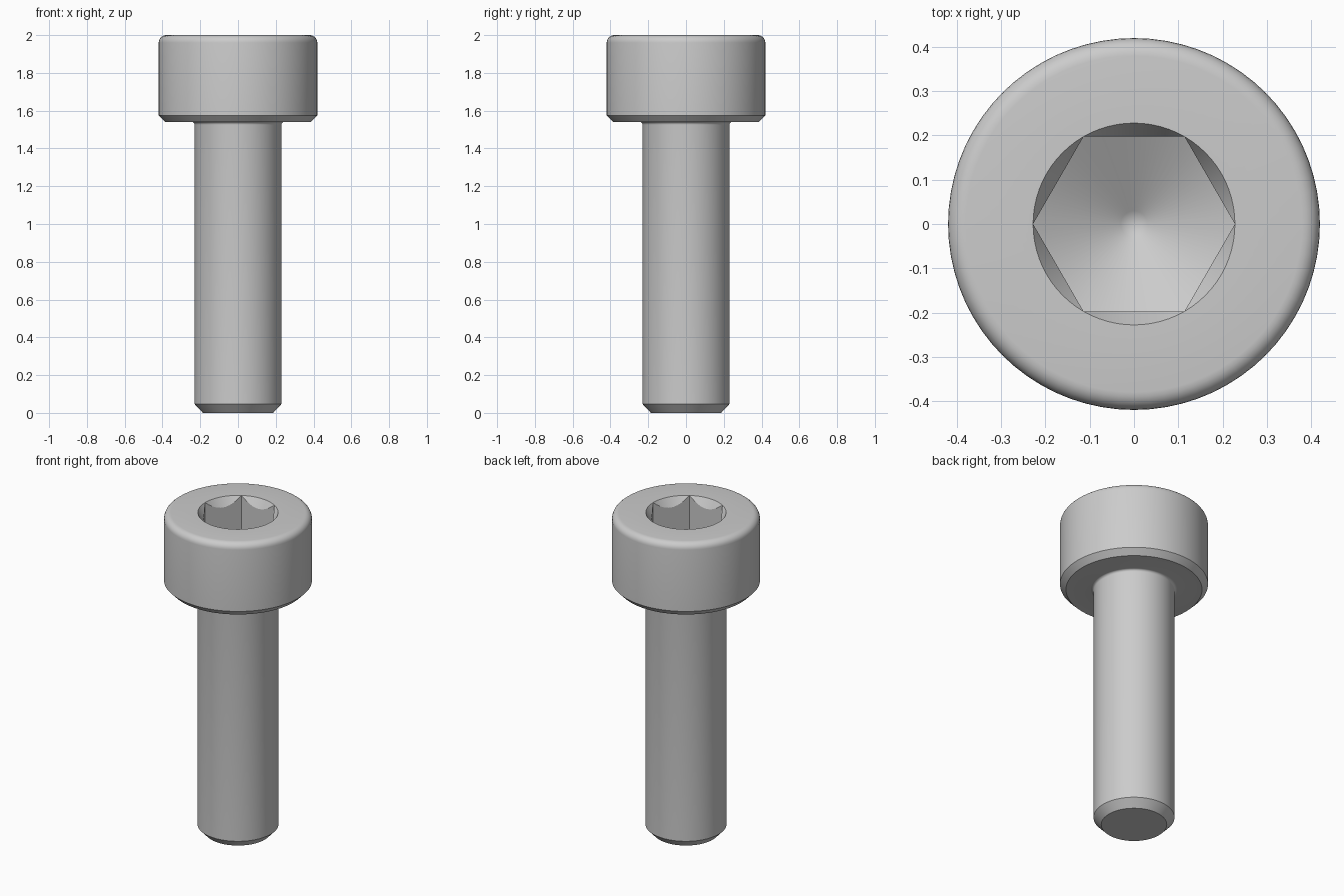
import bpy, bmesh
from math import sin, cos, tan, pi, radians

if "Cube" in bpy.data.objects:
    bpy.data.objects.remove(bpy.data.objects["Cube"], do_unlink=True)

SEGMENTS = 72              # a multiple of six, so the hexagon corners land on spokes
SHANK_R, HEAD_R = 0.23, 0.42
HEAD_BASE, TOP = 1.54, 2.0
SOCKET_R = 0.228           # centre to corner of the hexagon
SOCKET_FLOOR = 1.775       # height of the hexagon's lower corners
FLOOR_SLOPE, RIM_SLOPE = tan(radians(30)), tan(radians(60))


def arc(cx, cz, radius, start, end, steps=6):
    """Points (r, z) of a fillet, angles in degrees."""
    angles = [radians(start + (end - start) * i / steps) for i in range(steps + 1)]
    return [(cx + radius * cos(a), cz + radius * sin(a)) for a in angles]


def hex_radius(a):
    """Distance from the axis to the hexagon at angle a."""
    return SOCKET_R * cos(pi / 6) / cos(a % (pi / 3) - pi / 6)


def rim_point(a):
    r = hex_radius(a)
    return r, TOP - (SOCKET_R - r) * RIM_SLOPE


def floor_point(a):
    r = hex_radius(a)
    return r, SOCKET_FLOOR - (SOCKET_R - r) * FLOOR_SLOPE


# Outer profile: tip chamfer, shank, fillet under head, head chamfer, rounded top
fillet = 0.015
profile = [(0.186, 0), (SHANK_R, 0.047)]
profile += arc(SHANK_R + fillet, HEAD_BASE - fillet, fillet, 180, 90)
profile += [(0.386, HEAD_BASE), (HEAD_R, 1.575)]
profile += arc(HEAD_R - 0.04, TOP - 0.04, 0.04, 0, 90)
profile += [(SOCKET_R, TOP)]

# Socket: countersunk hexagon with a conical floor
cone_tip = SOCKET_FLOOR - SOCKET_R * FLOOR_SLOPE
sections = [lambda a, p=p: p for p in profile]
sections += [rim_point, floor_point,
             lambda a: (0.03, cone_tip + 0.03 * FLOOR_SLOPE)]

bm = bmesh.new()
rings = []
for section in sections:
    ring = []
    for i in range(SEGMENTS):
        a = 2 * pi * i / SEGMENTS
        r, z = section(a)
        ring.append(bm.verts.new((r * cos(a), r * sin(a), z)))
    rings.append(ring)
for low, high in zip(rings, rings[1:]):
    for i in range(SEGMENTS):
        j = (i + 1) % SEGMENTS
        bm.faces.new((low[i], low[j], high[j], high[i]))

# Flat tip of the shank and point of the socket floor
bm.faces.new(rings[0][::-1])
point = bm.verts.new((0, 0, cone_tip))
for i in range(SEGMENTS):
    bm.faces.new((rings[-1][i], rings[-1][(i + 1) % SEGMENTS], point))

bmesh.ops.remove_doubles(bm, verts=bm.verts[:], dist=0.0001)
bmesh.ops.recalc_face_normals(bm, faces=bm.faces[:])
mesh = bpy.data.meshes.new("cap_screw")
bm.to_mesh(mesh)
bm.free()
screw = bpy.data.objects.new("cap_screw", mesh)
bpy.context.collection.objects.link(screw)

# Plain steel grey
steel = bpy.data.materials.new("steel_grey")
steel.use_nodes = True
colour = (0.6, 0.6, 0.6, 1)
steel.diffuse_color = colour
steel.node_tree.nodes["Principled BSDF"].inputs["Base Color"].default_value = colour
mesh.materials.append(steel)

bpy.ops.object.select_all(action="DESELECT")
screw.select_set(True)
bpy.context.view_layer.objects.active = screw
bpy.ops.object.shade_smooth_by_angle(angle=radians(28))
